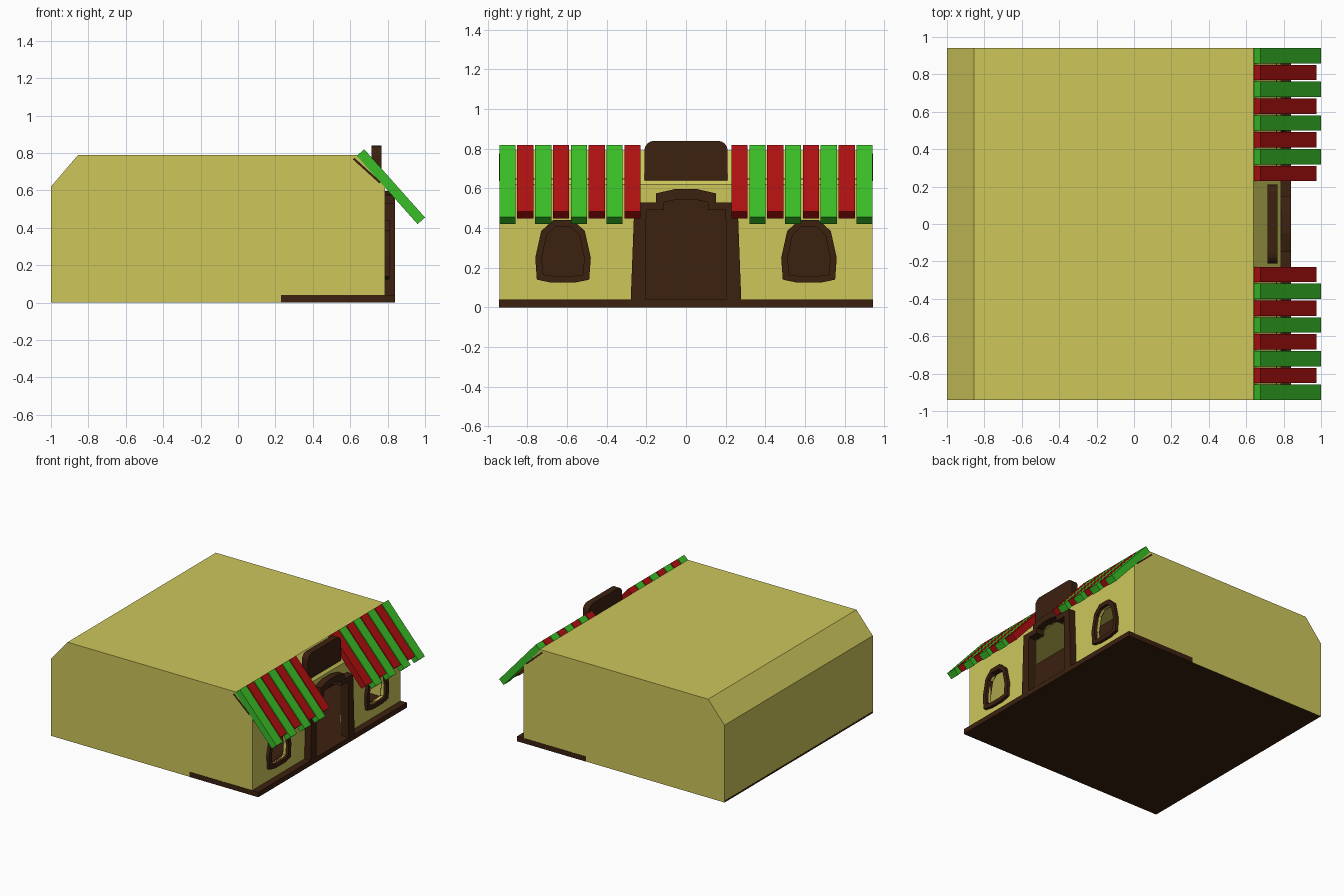
import bpy, bmesh, math

if "Cube" in bpy.data.objects:
    bpy.data.objects.remove(bpy.data.objects["Cube"])


def material(name, rgb):
    m = bpy.data.materials.new(name)
    m.diffuse_color = (*rgb, 1)
    m.use_nodes = True
    m.node_tree.nodes["Principled BSDF"].inputs["Base Color"].default_value = m.diffuse_color
    return m


YELLOW = material("yellow plaster", (0.61, 0.57, 0.105))
BROWN = material("dark wood", (0.045, 0.015, 0.005))
GREEN = material("green slat", (0.042, 0.51, 0.02))
RED = material("red slat", (0.43, 0.005, 0.005))


def finish(name, bm, mat):
    bmesh.ops.recalc_face_normals(bm, faces=bm.faces)
    me = bpy.data.meshes.new(name)
    bm.to_mesh(me)
    bm.free()
    ob = bpy.data.objects.new(name, me)
    bpy.context.collection.objects.link(ob)
    me.materials.append(mat)
    return ob


def place(axis, p, t):
    # profile is (y, z) along x, or (x, z) along y
    return (t, p[0], p[1]) if axis == "x" else (p[0], t, p[1])


def prism(name, pts, axis, a, b, mat):
    bm = bmesh.new()
    lo = [bm.verts.new(place(axis, p, a)) for p in pts]
    hi = [bm.verts.new(place(axis, p, b)) for p in pts]
    bm.faces.new(lo)
    bm.faces.new(hi)
    n = len(pts)
    for i in range(n):
        j = (i + 1) % n
        bm.faces.new((lo[i], lo[j], hi[j], hi[i]))
    return finish(name, bm, mat)


def frame(name, outer, inner, x0, x1, closed, mat):
    # band between two matching outlines, extruded along x
    bm = bmesh.new()
    rings = [[bm.verts.new((x, *p)) for p in loop]
             for loop, x in ((outer, x0), (outer, x1), (inner, x1), (inner, x0))]
    n = len(outer)
    for i in range(n if closed else n - 1):
        j = (i + 1) % n
        for k in range(4):
            a, b = rings[k], rings[(k + 1) % 4]
            bm.faces.new((a[i], a[j], b[j], b[i]))
    if not closed:
        bm.faces.new([r[0] for r in rings])
        bm.faces.new([r[-1] for r in rings])
    return finish(name, bm, mat)


def mirrored(half):
    # half outline on the +y side, mirrored to the other side
    return half + [(-y, z) for y, z in reversed(half)]


def rect(a0, a1, b0, b1):
    return [(a0, b0), (a1, b0), (a1, b1), (a0, b1)]


# Outlines
door_out = mirrored([(0.28, 0.0), (0.26, 0.53), (0.15, 0.53), (0.15, 0.575), (0.05, 0.598)])
door_in = mirrored([(0.205, 0.0), (0.20, 0.49), (0.11, 0.49), (0.11, 0.53), (0.04, 0.545)])
win_out = mirrored([(0.06, 0.125), (0.132, 0.14), (0.14, 0.25), (0.11, 0.385), (0.05, 0.44)])
win_in = mirrored([(0.045, 0.158), (0.10, 0.165), (0.107, 0.25), (0.083, 0.365), (0.04, 0.405)])


def shift(pts, dy):
    return [(y + dy, z) for y, z in pts]


# Building shell with a front room cut out
body = prism("building", [(-1, 0), (0.785, 0), (0.785, 0.62), (0.64, 0.79),
                          (-0.855, 0.79), (-1, 0.62)], "y", -0.94, 0.94, YELLOW)
cutters = [
    prism("room_cutter", [(0.23, 0.02), (0.765, 0.02), (0.765, 0.61), (0.63, 0.77),
                          (0.23, 0.77)], "y", -0.92, 0.92, YELLOW),
    prism("door_cutter", [(y, max(z, 0.03)) for y, z in door_in], "x", 0.7, 0.9, YELLOW)]
for s in (-1, 1):
    cutters.append(prism("window_cutter", shift(win_in, s * 0.62), "x", 0.7, 0.9, YELLOW))
for c in cutters:
    c.hide_render = True
    mod = body.modifiers.new("cut", "BOOLEAN")
    mod.operation, mod.solver, mod.object = "DIFFERENCE", "EXACT", c
deps = bpy.context.evaluated_depsgraph_get()
cut = bpy.data.meshes.new_from_object(body.evaluated_get(deps))
body.modifiers.clear()
body.data = cut
for c in cutters:
    bpy.data.objects.remove(c)
cut.materials.clear()
cut.materials.append(YELLOW)
cut.materials.append(BROWN)
for f in cut.polygons:
    inner_wall = f.normal.x > 0.9 and f.center.x < 0.5
    underside = f.normal.z < -0.9 and f.center.z < 0.01
    f.material_index = 1 if inner_wall or underside else 0

# Floor and porch plinth
prism("floor", rect(-1.001, 0.23, 0, 0.014), "y", -0.937, 0.937, BROWN)
prism("plinth", rect(0.23, 0.84, 0, 0.04), "y", -0.942, 0.942, BROWN)

# Door and window frames
frame("door_frame", door_out, door_in, 0.77, 0.84, False, BROWN)
for s in (-1, 1):
    frame("window_frame", shift(win_out, s * 0.62), shift(win_in, s * 0.62),
          0.76, 0.81, True, BROWN)

# Blank sign board with rounded top corners
arc = [(0.16 + 0.05 * math.cos(a), 0.79 + 0.05 * math.sin(a))
       for a in (math.pi / 8 * i for i in range(5))]
prism("sign_board", mirrored([(0.21, 0.63)] + arc), "x", 0.715, 0.768, BROWN)

# Striped awnings: alternating long green and short red slats
for s in (-1, 1):
    prism("awning_backing", [(0.615, 0.765), (0.622, 0.775), (0.765, 0.645), (0.755, 0.638)],
          "y", s * 0.23, s * 0.942, BROWN)
    for i in range(8):
        y = 0.9 - 0.09 * i
        green = i % 2 == 0
        d = 0.0 if green else 0.025
        prism("awning_slat_green" if green else "awning_slat_red",
              [(0.635, 0.785), (0.675, 0.82), (1.0 - d, 0.455 + d * 1.12),
               (0.96 - d, 0.42 + d * 1.12)],
              "y", s * (y - 0.041), s * (y + 0.041), GREEN if green else RED)
